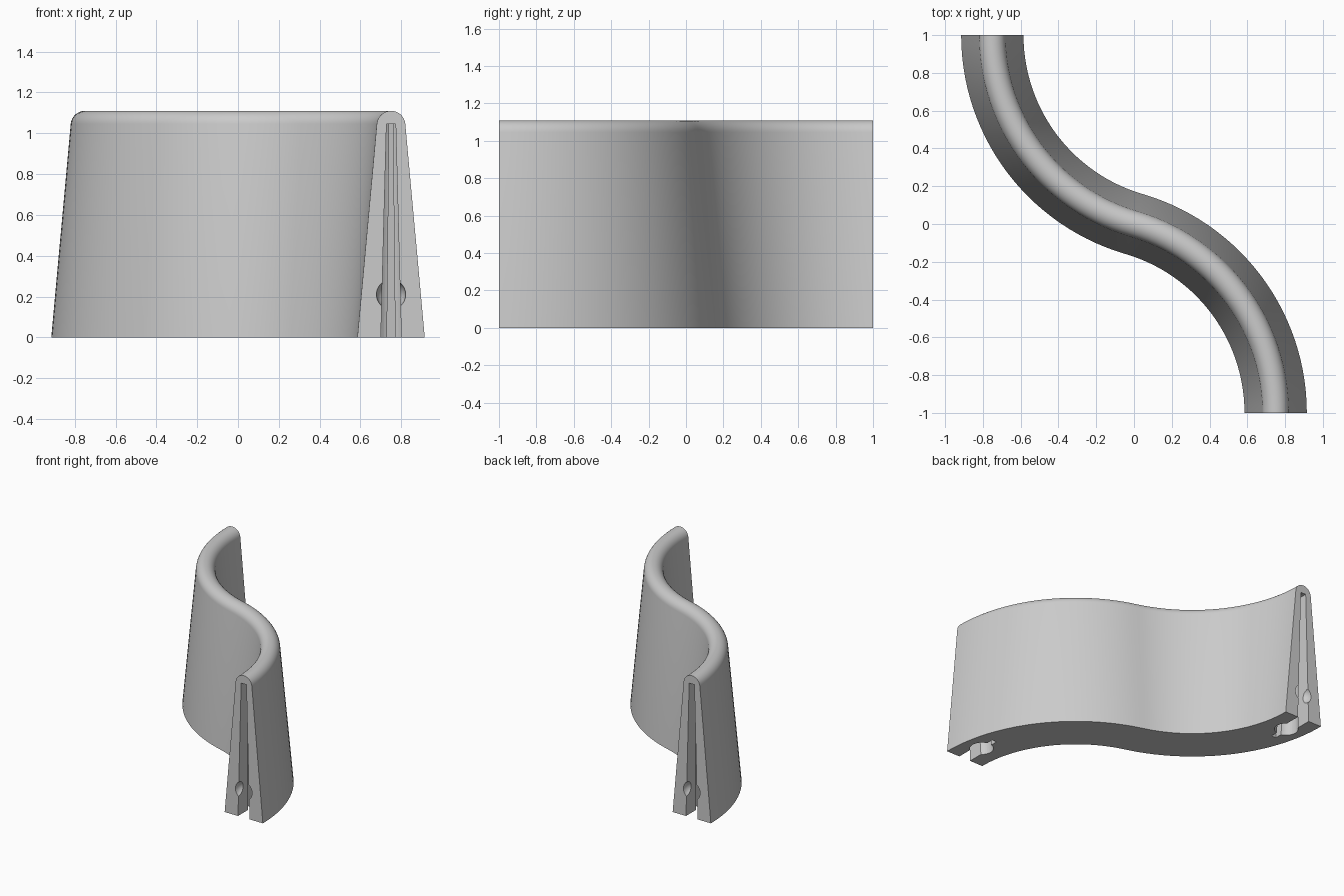
import bpy, bmesh
from math import sin, cos, pi, asin, atan2, radians
from mathutils import Vector

if "Cube" in bpy.data.objects:
    bpy.data.objects.remove(bpy.data.objects["Cube"], do_unlink=True)

grey = bpy.data.materials.new("concrete grey")
grey.use_nodes = True
COLOUR = (0.6, 0.6, 0.6, 1)
grey.diffuse_color = COLOUR
grey.node_tree.nodes["Principled BSDF"].inputs["Base Color"].default_value = COLOUR

HALF_X, HEIGHT, BASE, ROUND = 0.75, 1.11, 0.165, 0.07
RADIUS = (HALF_X ** 2 + 1) / (2 * HALF_X)   # two tangent arcs meeting at the origin
STEPS = 28


def make_object(name, bm):
    bmesh.ops.recalc_face_normals(bm, faces=bm.faces)
    mesh = bpy.data.meshes.new(name)
    bm.to_mesh(mesh)
    bm.free()
    mesh.materials.append(grey)
    obj = bpy.data.objects.new(name, mesh)
    bpy.context.collection.objects.link(obj)
    return obj


def loft(name, rings):
    """Join closed rings of points into one capped solid."""
    bm = bmesh.new()
    loops = [[bm.verts.new(p) for p in ring] for ring in rings]
    for a, b in zip(loops, loops[1:]):
        for i in range(len(a)):
            j = (i + 1) % len(a)
            bm.faces.new((a[i], a[j], b[j], b[i]))
    bm.faces.new(loops[0])
    bm.faces.new(loops[-1])
    return make_object(name, bm)


# Wall cross-section: tapered sides with a rounded crest
section = [(BASE, 0)]
for i in range(17):
    a = radians(5 + 170 * i / 16)
    section.append((ROUND * cos(a), HEIGHT - ROUND + ROUND * sin(a)))
section.append((-BASE, 0))

# S-shaped path as (point, sideways direction)
sweep = atan2(1, RADIUS - HALF_X)
back = []
for i in range(STEPS + 1):
    a = sweep * i / STEPS
    side = Vector((cos(a), sin(a), 0))
    back.append((Vector((RADIUS - HALF_X, 1, 0)) - RADIUS * side, side))
front = [(-p, s) for p, s in reversed(back[:-1])]
wall = loft("curved_wall", [[p + s * u + Vector((0, 0, z)) for u, z in section]
                            for p, s in back + front])

# Tapered keyhole socket outline: mouth, round chamber, narrow rear groove
MOUTH, REAR, CHAMBER, DEPTH = 0.05, 0.02, 0.085, 0.19
start, end = pi - asin(MOUTH / CHAMBER), asin(REAR / CHAMBER)
half = [(MOUTH, -0.05)]
for i in range(13):
    a = start + (end - start) * i / 12
    half.append((CHAMBER * sin(a), DEPTH + CHAMBER * cos(a)))
half.append((REAR, 0.33))
outline = half + [(-u, d) for u, d in reversed(half)]


def cut(cutter):
    mod = wall.modifiers.new("socket", "BOOLEAN")
    mod.operation = "DIFFERENCE"
    mod.solver = "EXACT"
    mod.object = cutter
    bpy.context.view_layer.objects.active = wall
    bpy.ops.object.modifier_apply(modifier=mod.name)
    bpy.data.objects.remove(cutter, do_unlink=True)


for sgn in (1, -1):
    rings = []
    for z, across, along in ((-0.02, 1.01, 1.01), (1.045, 0.45, 0.6)):
        rings.append([(sgn * (HALF_X + u * across), sgn * (d * along - 1), z)
                      for u, d in outline])
    cut(loft("socket_cutter", rings))
    # Ball recess at the mouth
    bm = bmesh.new()
    bmesh.ops.create_uvsphere(bm, u_segments=24, v_segments=16, radius=0.072)
    bmesh.ops.translate(bm, verts=bm.verts, vec=(sgn * HALF_X, -sgn, 0.21))
    cut(make_object("ball_cutter", bm))

bpy.ops.object.select_all(action="DESELECT")
wall.select_set(True)
bpy.context.view_layer.objects.active = wall
bpy.ops.object.shade_smooth_by_angle(angle=radians(30))
